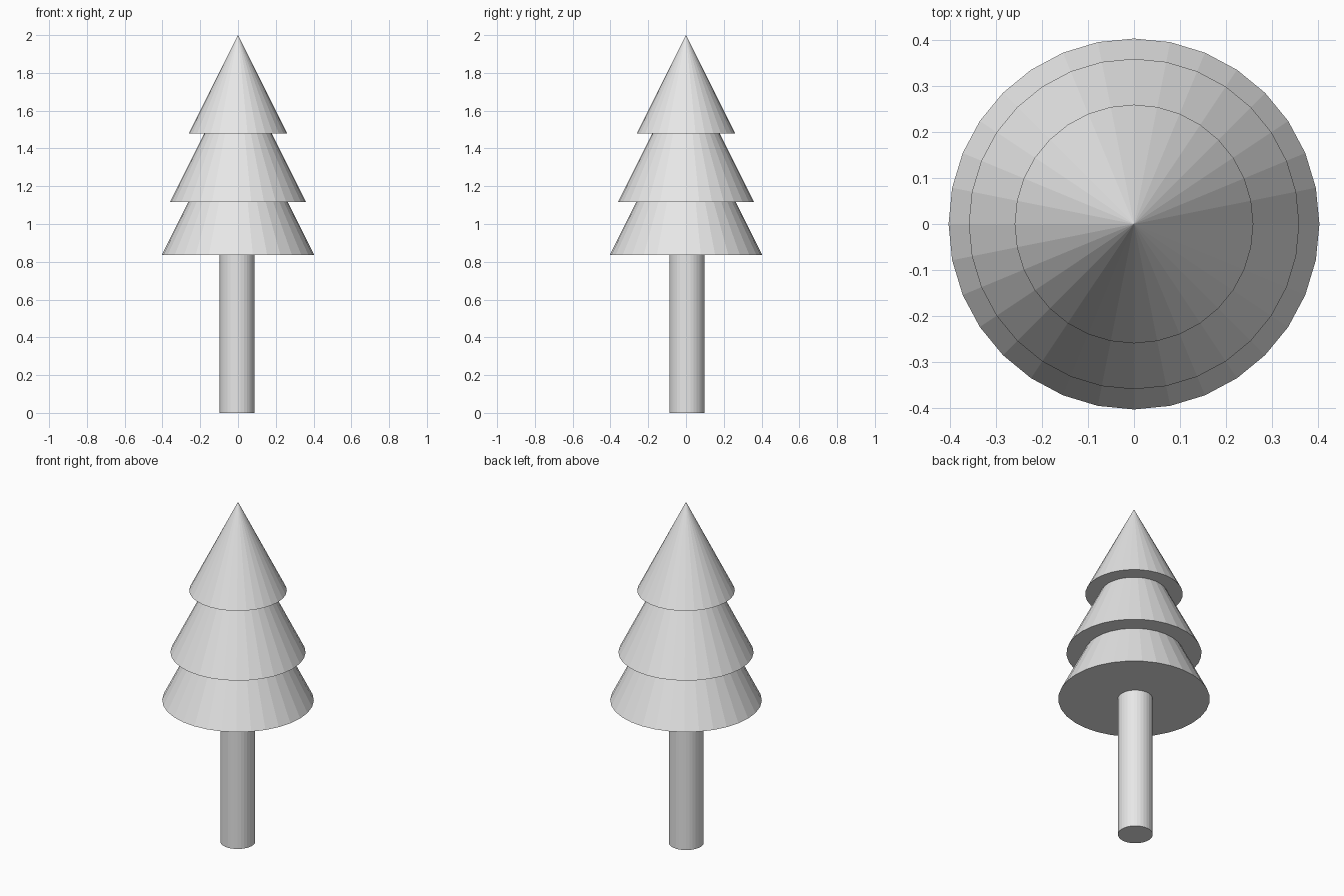
import bpy

cube = bpy.data.objects.get("Cube")
if cube:
    bpy.data.objects.remove(cube, do_unlink=True)

# One plain grey for the whole tree
grey = bpy.data.materials.new("light_grey")
grey.use_nodes = True
colour = (0.8, 0.8, 0.8, 1)
grey.diffuse_color = colour
grey.node_tree.nodes["Principled BSDF"].inputs["Base Color"].default_value = colour

SIDES = 32


def finish(name):
    obj = bpy.context.object
    obj.name = name
    obj.data.name = name
    obj.data.materials.append(grey)


# Trunk, set slightly off the tree's axis and running into the lowest tier
trunk_height = 0.87
bpy.ops.mesh.primitive_cylinder_add(vertices=SIDES, radius=0.093, depth=trunk_height,
                                    location=(-0.005, 0.005, trunk_height / 2))
finish("trunk")

# Foliage tiers: closed cones, each as tall as its base is wide
tiers = {
    "lower_foliage": (0.404, 0.835),
    "middle_foliage": (0.36, 1.117),
    "upper_foliage": (0.26, 1.48),
}
for name, (radius, base) in tiers.items():
    bpy.ops.mesh.primitive_cone_add(vertices=SIDES, radius1=radius, radius2=0,
                                    depth=2 * radius, location=(0, 0, base + radius))
    finish(name)
